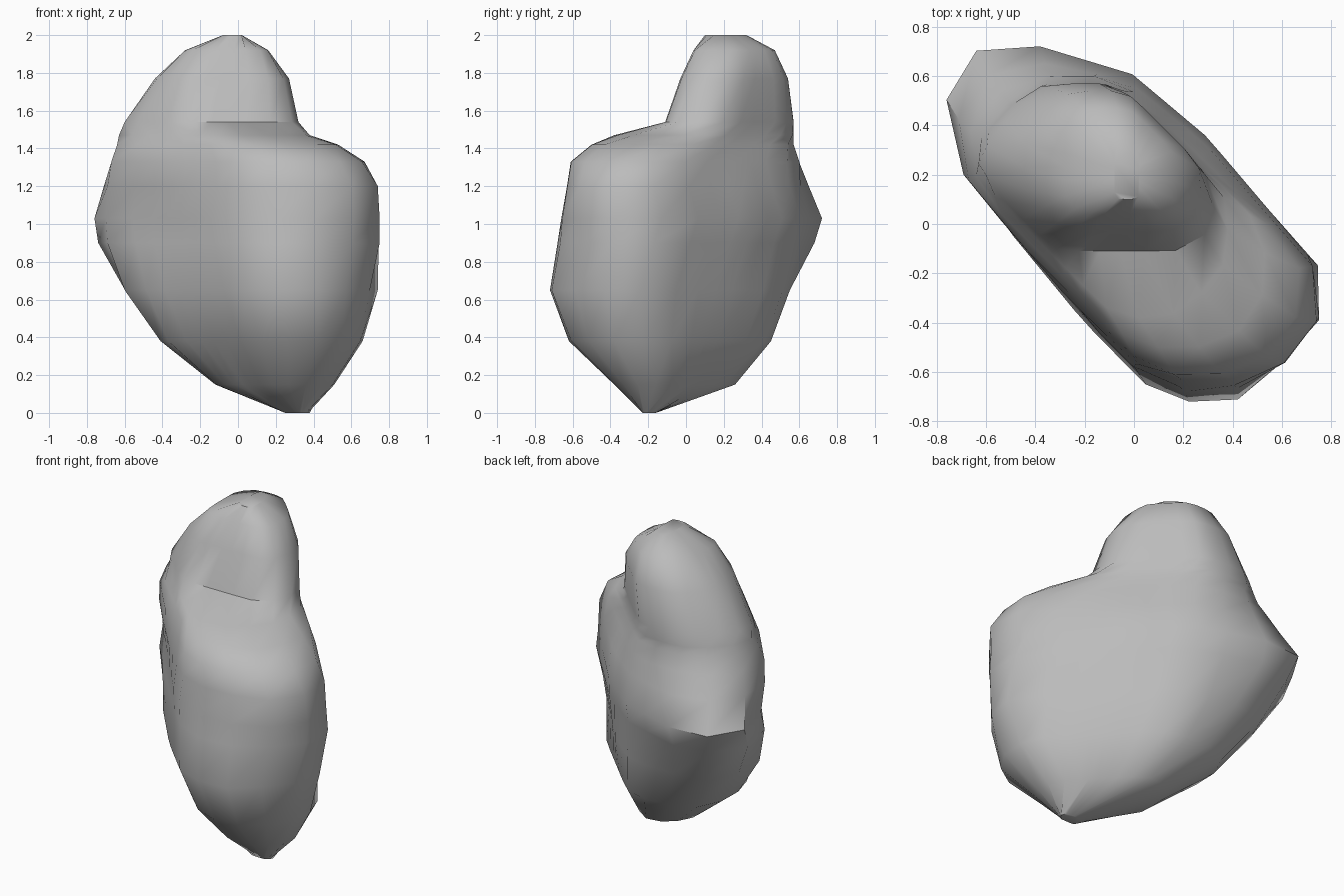
import bpy, bmesh, math

if "Cube" in bpy.data.objects:
    bpy.data.objects.remove(bpy.data.objects["Cube"])

SIDES = 24
R2 = math.sqrt(2)

# Horizontal slices: z, then the extent along x, y, the long diagonal and the short diagonal
SLICES = [
    (0.00, .25, .38, -.23, -.16, .30, .41, .02, .14),
    (0.15, -.12, .51, -.38, .26, -.18, .55, -.15, .27),
    (0.38, -.41, .66, -.62, .45, -.51, .76, -.32, .38),
    (0.65, -.60, .74, -.72, .55, -.77, .80, -.41, .45),
    (0.90, -.74, .75, -.68, .68, -.88, .79, -.43, .46),
    (1.03, -.76, .75, -.66, .72, -.92, .82, -.42, .46),
    (1.20, -.71, .74, -.63, .65, -.85, .82, -.40, .43),
    (1.33, -.67, .67, -.61, .60, -.77, .76, -.38, .38),
    (1.42, -.64, .53, -.50, .57, -.71, .61, -.35, .36),
    (1.47, -.63, .38, -.38, .57, -.69, .39, -.32, .35),
    (1.54, -.60, .32, -.11, .57, -.66, .24, -.30, .35),
    (1.77, -.44, .27, -.03, .54, -.57, .15, -.22, .36),
    (1.92, -.28, .16, .04, .47, -.47, .06, -.13, .32),
    (2.00, -.08, .02, .10, .32, -.28, -.06, .02, .20),
]

# Overall plan outline, counter-clockwise
PLAN = [(.76, -.20), (.73, -.10), (.58, .07), (.28, .32), (.10, .53), (-.30, .65),
        (-.57, .73), (-.68, .62), (-.74, .52), (-.76, .38), (-.67, .18), (-.05, -.56),
        (.11, -.67), (.35, -.72), (.50, -.66), (.66, -.54), (.74, -.39)]


def slice_ring(z, x0, x1, y0, y1, u0, u1, v0, v1):
    """Rounded outline inside the eight limits and the plan outline."""
    um, vm = (u0 + u1) / 2, (v0 + v1) / 2
    cx = ((x0 + x1) / 2 + (um + vm) / R2) / 2
    cy = ((y0 + y1) / 2 + (vm - um) / R2) / 2
    cu, cv = (cx - cy) / R2, (cx + cy) / R2
    reach = [x1 - cx, v1 - cv, y1 - cy, cu - u0, cx - x0, cv - v0, cy - y0, u1 - cu]
    walls = [(k * math.pi / 4, max(d, 0.015)) for k, d in enumerate(reach)]
    plan = []
    for (ax, ay), (bx, by) in zip(PLAN, PLAN[1:] + PLAN[:1]):
        a = math.atan2(ax - bx, by - ay)
        plan.append((a, (ax - cx) * math.cos(a) + (ay - cy) * math.sin(a)))
    ring = []
    for i in range(SIDES):
        a = math.tau * i / SIDES
        soft = sum(max(math.cos(a - w) / d, 0) ** 18 for w, d in walls)
        r = soft ** (-1 / 18)
        for w, d in plan:
            if math.cos(a - w) > 0.1:
                r = min(r, d / math.cos(a - w))
        ring.append((cx + r * math.cos(a), cy + r * math.sin(a)))
    # Stretch back to the exact width and depth
    xs, ys = zip(*ring)
    sx, sy = (x1 - x0) / (max(xs) - min(xs)), (y1 - y0) / (max(ys) - min(ys))
    return [(x0 + (x - min(xs)) * sx, y0 + (y - min(ys)) * sy, z) for x, y in ring]


# Stone body lofted through the slices
bm = bmesh.new()
rings = [[bm.verts.new(p) for p in slice_ring(*s)] for s in SLICES]
for low, high in zip(rings, rings[1:]):
    for i in range(SIDES):
        j = (i + 1) % SIDES
        bm.faces.new((low[i], low[j], high[j], high[i]))
bm.faces.new(rings[0][::-1])
bm.faces.new(rings[-1])
bmesh.ops.recalc_face_normals(bm, faces=bm.faces)
mesh = bpy.data.meshes.new("boulder")
bm.to_mesh(mesh)
bm.free()

boulder = bpy.data.objects.new("boulder", mesh)
bpy.context.collection.objects.link(boulder)

stone = bpy.data.materials.new("grey stone")
stone.diffuse_color = (0.5, 0.5, 0.5, 1)
stone.use_nodes = True
stone.node_tree.nodes["Principled BSDF"].inputs["Base Color"].default_value = stone.diffuse_color
mesh.materials.append(stone)

# Smooth shading with sharp chipped edges
bpy.context.view_layer.objects.active = boulder
boulder.select_set(True)
bpy.ops.object.shade_smooth_by_angle(angle=math.radians(45))
